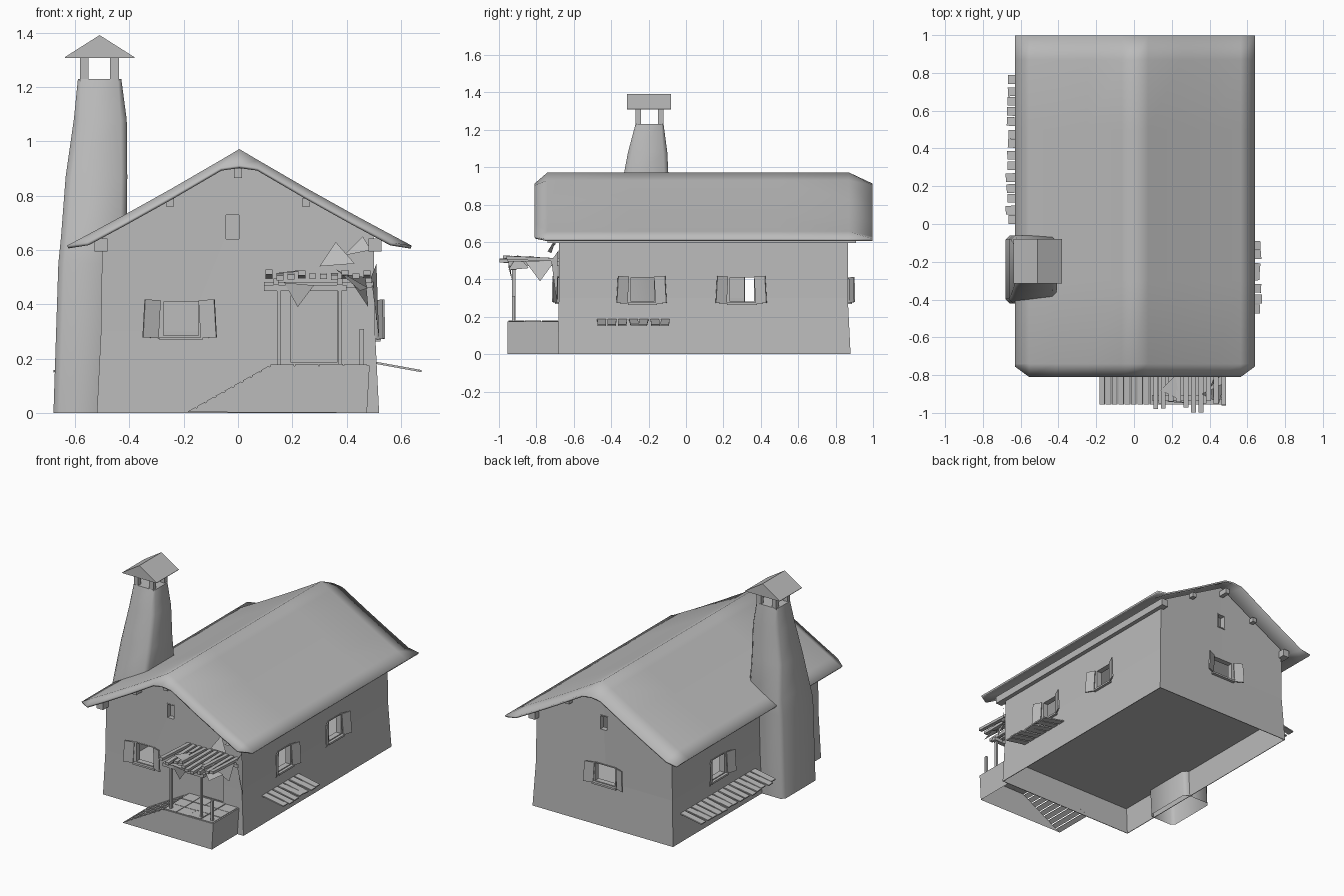
import bpy, bmesh, math, random
from mathutils import Matrix, Vector

if "Cube" in bpy.data.objects:
    bpy.data.objects.remove(bpy.data.objects["Cube"])

random.seed(4)
grey = bpy.data.materials.new("plain grey")
grey.diffuse_color = (0.5, 0.5, 0.5, 1)
grey.use_nodes = True
grey.node_tree.nodes["Principled BSDF"].inputs["Base Color"].default_value = grey.diffuse_color


def finish(bm, name, smooth=None, recalc=True):
    if recalc:
        bmesh.ops.recalc_face_normals(bm, faces=bm.faces)
    me = bpy.data.meshes.new(name)
    bm.to_mesh(me)
    bm.free()
    me.materials.append(grey)
    ob = bpy.data.objects.new(name, me)
    bpy.context.collection.objects.link(ob)
    if smooth:
        bpy.ops.object.select_all(action='DESELECT')
        ob.select_set(True)
        bpy.context.view_layer.objects.active = ob
        bpy.ops.object.shade_smooth_by_angle(angle=math.radians(smooth))
    return ob


def box(bm, lo, hi, m=Matrix()):
    lo, hi = Vector(lo), Vector(hi)
    bmesh.ops.create_cube(bm, size=1, matrix=m @ Matrix.Translation((lo + hi) / 2)
                          @ Matrix.Diagonal((*(hi - lo), 1)))


def loft(bm, rings, caps=(True, True)):
    vs = [[bm.verts.new(p) for p in r] for r in rings]
    n = len(vs[0])
    for a, b in zip(vs, vs[1:]):
        for i in range(n):
            bm.faces.new((a[i], a[(i + 1) % n], b[(i + 1) % n], b[i]))
    for ring, cap in zip((vs[0], vs[-1]), caps):
        if cap:
            bm.faces.new(ring)


# house walls: gabled shell, slightly flared at the foot, open underneath
def gable(y_low, y_high):
    return [(-0.52, y_low, 0), (0.52, y_low, 0), (0.505, y_high, 0.3), (0.5, y_high, 0.66),
            (0, y_high, 0.935), (-0.5, y_high, 0.66), (-0.505, y_high, 0.3)]


bm = bmesh.new()
loft(bm, [gable(-0.685, -0.68), gable(0.88, 0.865)])
bmesh.ops.recalc_face_normals(bm, faces=bm.faces)
bm.faces.ensure_lookup_table()
bmesh.ops.delete(bm, geom=[f for f in bm.faces if all(v.co.z < 0.01 for v in f.verts)],
                 context='FACES_ONLY')
walls = finish(bm, "house_walls", recalc=False)
shell = walls.modifiers.new("thickness", 'SOLIDIFY')
shell.thickness, shell.offset = 0.006, -1

# inside floor at the height of the porch
bm = bmesh.new()
box(bm, (-0.505, -0.68, 0.174), (0.505, 0.868, 0.18))
finish(bm, "inner_floor")


# windows, shutters and frames, laid out in wall space (along, outward, up)
def wall_space(along, out, dist):
    m = Matrix.Identity(4)
    m.col[0] = (*along, 0)
    m.col[1] = (*out, 0)
    m.col[3] = (*(Vector(out) * dist), 1)
    return m


front = wall_space((1, 0, 0), (0, -1, 0), 0.68)
back = wall_space((1, 0, 0), (0, 1, 0), 0.867)
right = wall_space((0, 1, 0), (1, 0, 0), 0.505)
left = wall_space((0, 1, 0), (-1, 0, 0), 0.505)
cut, shut, frame = bmesh.new(), bmesh.new(), bmesh.new()


def window(m, u0, u1, z0, z1, shutters=True):
    box(cut, (u0, -0.07, z0), (u1, 0.07, z1), m)
    for a, b, c, d in ((u0, u0 + 0.006, z0, z1), (u1 - 0.006, u1, z0, z1),
                       (u0, u1, z0, z0 + 0.006), (u0, u1, z1 - 0.006, z1)):
        box(frame, (a, -0.035, c), (b, 0.002, d), m)
    if shutters:
        box(frame, (u0 - 0.01, -0.03, z0 - 0.012), (u1 + 0.01, 0.02, z0), m)
        for u, s in ((u0 - 0.015, -1), (u1 + 0.005, 1)):
            hinge = m @ Matrix.Translation((u, 0.006, 0)) @ Matrix.Rotation(s * 0.4, 4, 'Z')
            hinge = hinge @ Matrix.Translation((0, 0, z0)) @ Matrix.Rotation(-s * 0.06, 4, 'Y')
            box(shut, (min(0, s * 0.062), 0, -0.005), (max(0, s * 0.062), 0.008, z1 - z0), hinge)


window(front, -0.28, -0.14, 0.28, 0.415)
window(front, -0.05, 0.01, 0.635, 0.735, False)
window(back, -0.09, 0.07, 0.28, 0.41)
window(back, -0.03, 0.03, 0.635, 0.735, False)
window(right, -0.30, -0.165, 0.275, 0.415)
window(right, 0.23, 0.37, 0.275, 0.415)
window(left, 0.31, 0.46, 0.275, 0.415)
box(cut, (0.195, -0.07, 0.185), (0.365, 0.07, 0.45), front)
cutter = finish(cut, "opening_cutter")
cutter.hide_render = True
cutter.display_type = 'WIRE'
mod = walls.modifiers.new("openings", 'BOOLEAN')
mod.object, mod.operation, mod.solver = cutter, 'DIFFERENCE', 'EXACT'
finish(shut, "shutters")

# blind panels behind the front gable opening
box(frame, (-0.05, -0.035, 0.635), (0.01, -0.03, 0.735), front)
finish(frame, "window_frames")

# front door set into its opening
bm = bmesh.new()
box(bm, (0.19, -0.03, 0.18), (0.37, -0.012, 0.455), front)
finish(bm, "door")

# roof: soft saddle whose rims drop at both ends, with small clipped hips
half = [0.635, 0.56, 0.42, 0.25, 0.07]
xs = [-x for x in half] + [0] + half[::-1]
bm = bmesh.new()
grid = []
for y in (-0.81, -0.74, -0.3, 0.1, 0.5, 0.87, 0.998):
    row = []
    for x in xs:
        a = abs(x)
        z = 0.972 - 0.56 * a - 0.006 * math.sin(math.pi * a / 0.635)
        yy = y
        if y == -0.81 and a > 0.6:
            yy = -0.755
        if y in (-0.81, 0.998):
            z = min(z - 0.028 * (a < 0.6), 0.912)
        row.append(bm.verts.new((x + 0.005, yy, z)))
    grid.append(row)
for a, b in zip(grid, grid[1:]):
    for i in range(len(xs) - 1):
        bm.faces.new((a[i], a[i + 1], b[i + 1], b[i]))
roof = finish(bm, "roof", 65, recalc=False)
mod = roof.modifiers.new("thickness", 'SOLIDIFY')
mod.thickness, mod.offset = 0.012, -1

# roof beams poking out under the gables
bm = bmesh.new()
box(bm, (-0.015, -0.77, 0.865), (0.015, 0.93, 0.9))
for s in (-1, 1):
    for x, z, w, y0, y1 in ((0.25, 0.76, 0.015, -0.74, 0.9), (0.505, 0.595, 0.024, -0.74, 0.91)):
        box(bm, (s * x - w, y0, z), (s * x + w, y1, z + 2 * w))
finish(bm, "roof_beams")


# chimney stack: tapering, chamfered section, open underneath
def section(z, x0, x1, y0, y1, c=0.022):
    return [(x0 + c, y0, z), (x1 - c, y0, z), (x1, y0 + c, z), (x1, y1 - c, z),
            (x1 - c, y1, z), (x0 + c, y1, z), (x0, y1 - c, z), (x0, y0 + c, z)]


bm = bmesh.new()
loft(bm, [section(0, -0.68, -0.48, -0.42, -0.06), section(0.55, -0.662, -0.45, -0.42, -0.06),
          section(0.65, -0.652, -0.41, -0.40, -0.06), section(0.87, -0.635, -0.408, -0.35, -0.09),
          section(1.08, -0.605, -0.41, -0.31, -0.10),
          section(1.23, -0.59, -0.43, -0.27, -0.12, 0.012)], (False, True))
finish(bm, "chimney_stack", 50)

# chimney top: four posts and a little gabled cap
bm = bmesh.new()
for x in (-0.567, -0.455):
    for y in (-0.255, -0.135):
        box(bm, (x - 0.016, y - 0.014, 1.22), (x + 0.016, y + 0.014, 1.325))
finish(bm, "chimney_posts")
bm = bmesh.new()
cap = [(-0.638, 1.308), (-0.382, 1.308), (-0.382, 1.311), (-0.51, 1.392), (-0.638, 1.311)]
loft(bm, [[(x, y, z) for x, z in cap] for y in (-0.315, -0.08)])
finish(bm, "chimney_cap")

# porch platform, open underneath, with a slatted ramp
bm = bmesh.new()
side = [(-0.18, 0.003), (0.12, 0.172), (0.485, 0.175), (0.475, 0)]
f = [bm.verts.new((x, -0.955, z)) for x, z in side]
b = [bm.verts.new((x, -0.68, z)) for x, z in side]
bm.faces.new(f[::-1])
bm.faces.new((f[1], f[2], b[2], b[1]))
bm.faces.new((f[2], f[3], b[3], b[2]))
finish(bm, "porch_platform", recalc=False)

bm = bmesh.new()
ramp = Matrix.Translation((-0.18, 0, 0)) @ Matrix.Rotation(-math.atan2(0.169, 0.3), 4, 'Y')
for i in range(9):
    u = 0.0385 * i
    box(bm, (u, -0.955, 0.002), (u + 0.031, -0.68, 0.007), ramp)
for i in range(4):
    for j in range(3):
        x, y = 0.12 + i * 0.09, -0.95 + j * 0.09
        box(bm, (x, y, 0.172), (x + 0.086, y + 0.086, 0.177 + random.uniform(0, 0.004)))
finish(bm, "porch_slabs")

# porch canopy: posts, beams, rafters
bm = bmesh.new()
for x in (0.15, 0.375):
    box(bm, (x - 0.006, -0.93, 0.175), (x + 0.006, -0.912, 0.455))
box(bm, (0.448, -0.93, 0.175), (0.464, -0.915, 0.31))
finish(bm, "porch_posts")
bm = bmesh.new()
box(bm, (0.095, -0.935, 0.45), (0.40, -0.905, 0.472))
box(bm, (0.095, -0.715, 0.46), (0.50, -0.69, 0.482))
for x in (0.14, 0.375):
    box(bm, (x - 0.01, -0.95, 0.472), (x + 0.01, -0.68, 0.495))
finish(bm, "porch_beams")
bm = bmesh.new()
for i in range(10):
    x = 0.115 + i * 0.04
    y = -0.998 if i in (5, 6) else random.uniform(-0.99, -0.93)
    tilt = Matrix.Translation((x, -0.68, 0.503)) @ Matrix.Rotation(random.uniform(-0.06, 0.03), 4, 'X')
    box(bm, (-0.013, y + 0.68, -0.008), (0.013, 0.02, 0.01), tilt)
finish(bm, "porch_rafters")

# loose leaf-like plates draped over the canopy
bm = bmesh.new()
for tri in (((0.17, -0.94, 0.48), (0.28, -0.95, 0.47), (0.22, -0.93, 0.39)),
            ((0.30, -0.72, 0.54), (0.43, -0.74, 0.55), (0.36, -0.69, 0.63)),
            ((0.39, -0.70, 0.58), (0.49, -0.72, 0.60), (0.46, -0.69, 0.65)),
            ((0.40, -0.87, 0.51), (0.47, -0.70, 0.50), (0.48, -0.78, 0.39)),
            ((0.49, -0.72, 0.50), (0.51, -0.685, 0.55), (0.52, -0.69, 0.27)),
            ((0.36, -0.90, 0.53), (0.48, -0.84, 0.46), (0.45, -0.95, 0.45)),
            ((0.14, -0.88, 0.515), (0.24, -0.93, 0.52), (0.22, -0.80, 0.525))):
    bm.faces.new([bm.verts.new(p) for p in tri])
finish(bm, "canopy_leaves", recalc=False)

# sloping slats along both side walls
for name, s, y0, n in (("left_slats", -1, 0.0, 14), ("right_slats", 1, -0.475, 7)):
    bm = bmesh.new()
    for i in range(n):
        m = Matrix.Translation((s * 0.505, y0 + i * 0.057, 0.185)) @ Matrix.Rotation(s * 0.18, 4, 'Y')
        m = m @ Matrix.Rotation(random.uniform(-0.05, 0.05), 4, 'Z')
        end = s * random.uniform(0.16, 0.178)
        box(bm, (min(0, end), 0, -0.004), (max(0, end), 0.046, 0.004), m)
    finish(bm, name)
